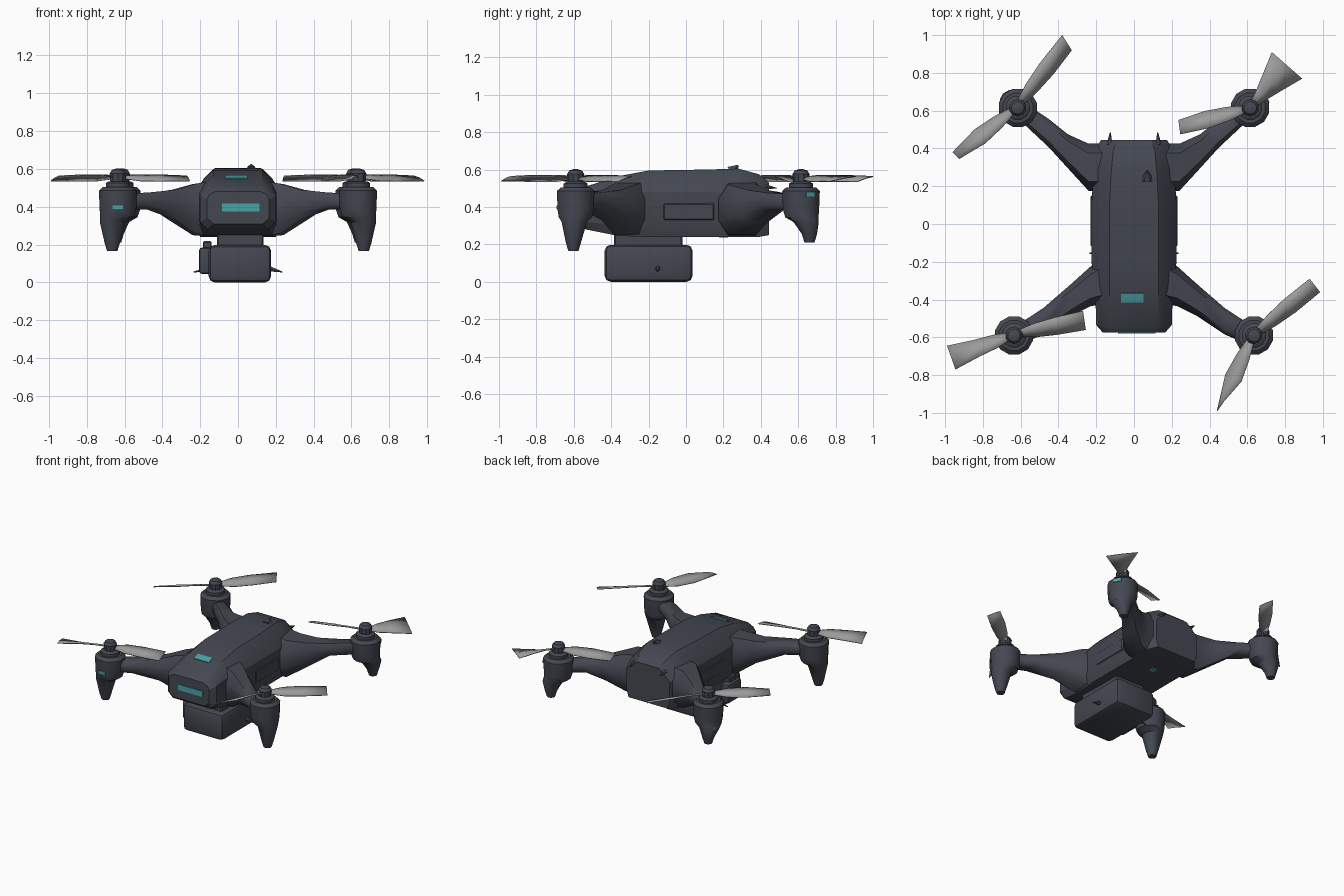
import bpy, bmesh, math
from mathutils import Vector, Matrix

if "Cube" in bpy.data.objects:
    bpy.data.objects.remove(bpy.data.objects["Cube"])


def material(name, rgb):
    m = bpy.data.materials.new(name)
    m.diffuse_color = (*rgb, 1)
    m.use_nodes = True
    m.node_tree.nodes["Principled BSDF"].inputs["Base Color"].default_value = m.diffuse_color
    return m


DARK = material("dark slate", (0.058, 0.064, 0.082))
GREY = material("blade grey", (0.33, 0.33, 0.335))
TEAL = material("teal light", (0.07, 0.36, 0.37))


def finish(name, bm, mat, angle=32):
    bmesh.ops.recalc_face_normals(bm, faces=bm.faces)
    me = bpy.data.meshes.new(name)
    bm.to_mesh(me)
    bm.free()
    me.materials.append(mat)
    for p in me.polygons:
        p.use_smooth = True
    me.set_sharp_from_angle(angle=math.radians(angle))
    ob = bpy.data.objects.new(name, me)
    bpy.context.collection.objects.link(ob)
    return ob


def loft(name, rings, mat=DARK, angle=32):
    """Skin a list of closed rings and cap both ends."""
    bm = bmesh.new()
    vs = [[bm.verts.new(p) for p in r] for r in rings]
    n = len(rings[0])
    for a, b in zip(vs, vs[1:]):
        for i in range(n):
            bm.faces.new((a[i], a[(i + 1) % n], b[(i + 1) % n], b[i]))
    bm.faces.new(vs[0])
    bm.faces.new(vs[-1])
    return finish(name, bm, mat, angle)


def turned(name, cx, cy, spec, n=12, mat=DARK):
    """Round stack of (dx, dy, radius, z) rings."""
    rings = []
    for dx, dy, r, z in spec:
        rings.append([(cx + dx + r * math.cos((i + .5) * math.tau / n),
                       cy + dy + r * math.sin((i + .5) * math.tau / n), z) for i in range(n)])
    return loft(name, rings, mat)


def box(name, lo, hi, mat=DARK, bevel=0, rot=None, seg=2):
    lo, hi = Vector(lo), Vector(hi)
    bm = bmesh.new()
    bmesh.ops.create_cube(bm, size=1)
    bmesh.ops.scale(bm, vec=hi - lo, verts=bm.verts)
    if bevel:
        bmesh.ops.bevel(bm, geom=bm.edges[:], offset=bevel, segments=seg, affect='EDGES', profile=.5)
    if rot:
        bmesh.ops.rotate(bm, matrix=rot, verts=bm.verts)
    bmesh.ops.translate(bm, vec=(lo + hi) / 2, verts=bm.verts)
    return finish(name, bm, mat)


def spike(name, base, tip, r):
    base, tip = Vector(base), Vector(tip)
    q = (tip - base).to_track_quat('Z', 'Y')
    rings = [[base.lerp(tip, t) + q @ Vector((s * r * math.cos(i * math.tau / 6), s * r * math.sin(i * math.tau / 6), 0))
              for i in range(6)] for t, s in ((0, 1), (1, .15))]
    return loft(name, rings)


# Fuselage: y, half-widths bottom/middle/upper/top, heights bottom/low/mid/upper/top
sections = [
    (-.575, .13, .165, .15, .12, .31, .34, .44, .465, .48),
    (-.535, .16, .200, .17, .13, .28, .32, .46, .490, .51),
    (-.360, .18, .205, .18, .13, .245, .30, .48, .525, .565),
    (-.200, .20, .225, .18, .13, .24, .30, .48, .545, .595),
    (.100, .20, .225, .18, .13, .24, .30, .48, .550, .600),
    (.280, .20, .215, .18, .12, .24, .30, .48, .545, .605),
    (.390, .20, .205, .17, .11, .24, .30, .47, .520, .575),
    (.445, .16, .175, .14, .09, .25, .30, .45, .490, .530),
]
rings = []
for y, wb, wm, wu, wt, z0, z1, z2, z3, z4 in sections:
    half = [(wb, z0), (wm, z1), (wm, z2), (wu, z3), (wt, z4)]
    rings.append([(x, y, z) for x, z in half] + [(-x, y, z) for x, z in reversed(half)])
loft("fuselage", rings, angle=28)

# Small fuselage fittings
spike("top_nub", (.07, .24, .59), (.07, .28, .622), .035)
for s, side in ((-1, "left"), (1, "right")):
    spike(f"rear_prong_{side}", (s * .13, .42, .51), (s * .125, .485, .50), .016)
    spike(f"gimbal_prong_{side}", (s * .14 + .015, -.15, .075), (s * .235, -.155, .055), .018)
    box(f"side_vent_{side}", (s * .222 - .008, -.12, .33), (s * .222 + .008, .15, .42), bevel=.006, seg=1)

# Camera housing hung below the body
box("camera_housing", (-.155, -.435, 0), (.175, .035, .198), bevel=.032)
box("camera_neck", (-.11, -.385, .18), (.135, -.02, .26), bevel=.008, seg=1)
box("camera_side_module", (-.205, -.36, .045), (-.14, -.20, .185), bevel=.015)
box("camera_bracket", (-.185, -.33, .16), (-.14, -.25, .218), bevel=.006, seg=1)


# Arms: x, y centre, half-width, low and high z; chamfered sections
def arm(name, s, spec):
    rs = []
    for x, y, h, lo, hi in spec:
        c = (hi - lo) * .28
        prof = [(-h, lo + c), (-h * .6, lo), (h * .6, lo), (h, lo + c),
                (h, hi - c), (h * .6, hi), (-h * .6, hi), (-h, hi - c)]
        rs.append([(s * x, y + dy, z) for dy, z in prof])
    loft(name, rs, angle=50)


FRONT_ARM = [(.17, -.305, .12, .25, .53), (.23, -.33, .105, .26, .52), (.33, -.40, .085, .33, .49),
             (.48, -.515, .07, .385, .475), (.61, -.585, .055, .385, .47)]
REAR_ARM = [(.17, .30, .125, .245, .53), (.24, .30, .125, .25, .52), (.35, .385, .09, .32, .49),
            (.45, .48, .075, .385, .475), (.60, .60, .055, .385, .47)]

# Motor pods, landing legs, motors and hubs
for s, side in ((-1, "left"), (1, "right")):
    arm(f"front_arm_{side}", s, FRONT_ARM)
    arm(f"rear_arm_{side}", s, REAR_ARM)
    for pos, px, py, low, d in (("front", .635, -.59, .165, -.012), ("rear", .615, .615, .21, .045)):
        x = s * px
        turned(f"{pos}_pod_{side}", x, py, [
            (0, 0, .082, .505), (0, 0, .104, .485), (0, 0, .100, .385),
            (s * .005, d * .1, .092, .345), (s * .028, d * .6, .070, .32),
            (s * .030, d, .042, low + .045), (s * .030, d, .028, low)])
        turned(f"{pos}_motor_{side}", x, py, [(0, 0, .066, .495), (0, 0, .066, .525), (0, 0, .05, .535)])
        turned(f"{pos}_hub_{side}", x, py, [
            (0, 0, .042, .53), (0, 0, .046, .575), (0, 0, .034, .595), (0, 0, .012, .602)], 10)


# Propeller blades: hub, tip corner, tip corner
def blade(name, hub, a, b):
    hub, a, b = (Vector((*p, 0)) for p in (hub, a, b))
    tip = (a + b) / 2
    d = (tip - hub).normalized()
    side = Vector((-d.y, d.x, 0))
    if (a - b).dot(side) < 0:
        a, b = b, a
    ht = (a - b).length / 2
    mid = max(.046, .62 * ht)
    bm = bmesh.new()
    rows = []
    for t, h, tw in ((.06, .018, .004), (.3, .036, .016), (.6, mid, .016)):
        c = hub.lerp(tip, t)
        rows.append([bm.verts.new(c + side * h * k + Vector((0, 0, .553 + tw * k + .006 * (1 - abs(k)))))
                     for k in (-1, 0, 1)])
    rows.append([bm.verts.new(p + Vector((0, 0, z))) for p, z in ((b, .537), (tip, .553), (a, .563))])
    for r, q in zip(rows, rows[1:]):
        for i in range(2):
            bm.faces.new((r[i], r[i + 1], q[i + 1], q[i]))
    ob = finish(name, bm, GREY)
    m = ob.modifiers.new("thickness", 'SOLIDIFY')
    m.thickness = .005
    m.offset = 0


for name, hub, tips in (
    ("rear_left", (-.625, .615), [((-.38, 1.0), (-.33, .92)), ((-.96, .38), (-.925, .345))]),
    ("rear_right", (.615, .615), [((.73, .91), (.89, .77)), ((.235, .55), (.245, .475))]),
    ("front_left", (-.635, -.585), [((-.27, -.46), (-.255, -.56)), ((-.99, -.645), (-.945, -.77))]),
    ("front_right", (.63, -.59), [((.93, -.29), (.985, -.36)), ((.44, -.99), (.475, -.94))]),
):
    for i, (a, b) in enumerate(tips):
        blade(f"{name}_blade_{i + 1}", hub, a, b)

# Teal lights
box("nose_light", (-.085, -.581, .375), (.115, -.573, .417), TEAL)
box("top_light", (-.07, -.415, .5515), (.05, -.365, .5595), TEAL, rot=Matrix.Rotation(.308, 3, 'X'))
box("front_pod_light", (-.663, -.692, .388), (-.607, -.684, .408), TEAL)
box("rear_pod_light", (.698, .638, .455), (.706, .692, .478), TEAL, rot=Matrix.Rotation(math.radians(30), 3, 'Z'))
turned("belly_light", 0, .2, [(0, 0, .025, .236), (0, 0, .025, .243)], 12, TEAL)
